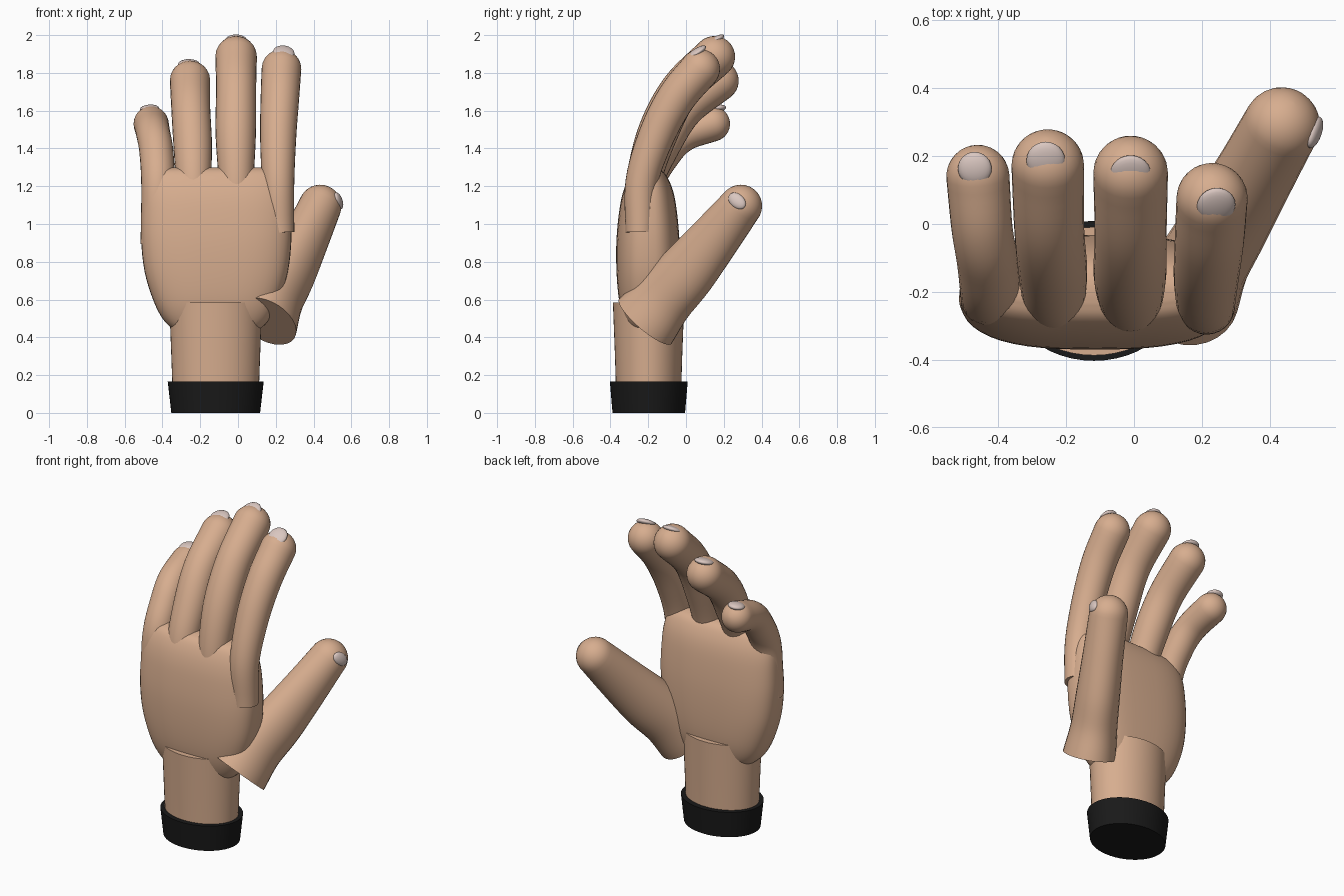
import bpy, bmesh, math
from mathutils import Vector

if "Cube" in bpy.data.objects:
    bpy.data.objects.remove(bpy.data.objects["Cube"])


def material(name, rgb):
    m = bpy.data.materials.new(name)
    m.diffuse_color = (*rgb, 1)
    m.use_nodes = True
    m.node_tree.nodes["Principled BSDF"].inputs["Base Color"].default_value = m.diffuse_color
    return m


SKIN = material("skin", (0.68, 0.42, 0.275))
NAIL = material("nail", (0.70, 0.57, 0.53))
BLACK = material("cuff black", (0.010, 0.010, 0.010))


def loft(name, rings, mat, angle=50):
    """Skin a list of equal-length point rings and cap both ends."""
    bm = bmesh.new()
    loops = [[bm.verts.new(p) for p in ring] for ring in rings]
    n = len(loops[0])
    for a, b in zip(loops, loops[1:]):
        for i in range(n):
            j = (i + 1) % n
            bm.faces.new((a[i], a[j], b[j], b[i]))
    bm.faces.new(loops[0][::-1])
    bm.faces.new(loops[-1])
    bmesh.ops.recalc_face_normals(bm, faces=bm.faces)
    return finish(name, bm, mat, angle)


def finish(name, bm, mat, angle):
    me = bpy.data.meshes.new(name)
    bm.to_mesh(me)
    bm.free()
    me.materials.append(mat)
    ob = bpy.data.objects.new(name, me)
    bpy.context.collection.objects.link(ob)
    bpy.ops.object.select_all(action='DESELECT')
    ob.select_set(True)
    bpy.context.view_layer.objects.active = ob
    bpy.ops.object.shade_smooth_by_angle(angle=math.radians(angle))
    return ob


def spline(keys, steps=6):
    """Catmull-Rom interpolation of tuples."""
    k = [Vector(p) for p in keys]
    k = [2 * k[0] - k[1]] + k + [2 * k[-1] - k[-2]]
    out = []
    for a, b, c, d in zip(k, k[1:], k[2:], k[3:]):
        for s in range(steps):
            t = s / steps
            out.append(0.5 * (2 * b + (c - a) * t + (2 * a - 5 * b + 4 * c - d) * t * t
                              + (3 * b - a - 3 * c + d) * t ** 3))
    out.append(k[-2])
    return out


def section(cx, cy, z, hx, hy, power=2.0, n=48):
    """Horizontal superellipse ring."""
    ring = []
    for i in range(n):
        a = 2 * math.pi * i / n
        c, s = math.cos(a), math.sin(a)
        ring.append((cx + hx * math.copysign(abs(c) ** (2 / power), c),
                     cy + hy * math.copysign(abs(s) ** (2 / power), s), z))
    return ring


def digit(name, keys, wide, n=28):
    """Tube along (x, y, z, wide radius, narrow radius) keys with a round tip."""
    pts = spline(keys)
    pos = [Vector(p[:3]) for p in pts]
    rings = []

    def ring(c, t, ru, rv):
        u = (wide - t * wide.dot(t)).normalized()
        v = t.cross(u)
        rings.append([c + u * ru * math.cos(2 * math.pi * i / n)
                      + v * rv * math.sin(2 * math.pi * i / n) for i in range(n)])

    for i, p in enumerate(pts):
        t = (pos[min(i + 1, len(pos) - 1)] - pos[max(i - 1, 0)]).normalized()
        ring(pos[i], t, p[3], p[4])
    r = pts[-1][3]
    for s in range(1, 9):
        a = math.radians(min(s * 11.25, 88))
        ring(pos[-1] + t * r * math.sin(a), t, r * math.cos(a), r * math.cos(a))
    loft(name, rings, SKIN)


def nail(name, centre, normal, along, half_w, half_l):
    """Thin rounded plate lying on a fingertip."""
    w = Vector(normal).normalized()
    v = Vector(along)
    v = (v - w * v.dot(w)).normalized()
    u = v.cross(w)
    bm = bmesh.new()
    bmesh.ops.create_uvsphere(bm, u_segments=24, v_segments=12, radius=1)
    for q in bm.verts:
        x, y, z = q.co
        q.co = Vector(centre) + u * x * half_w + v * y * half_l + w * z * 0.02
    finish(name, bm, NAIL, 60)


# Cuff and wrist
CX, CY = -0.118, -0.197
loft("cuff", [section(CX, CY, 0, 0.235, 0.192), section(CX, CY, 0.165, 0.254, 0.206)], BLACK)
loft("wrist", [section(CX, CY - 0.001, z, hx, hy) for z, hx, hy in
               ((0.1, 0.228, 0.172), (0.3, 0.235, 0.178), (0.585, 0.246, 0.189))], SKIN)

# Palm: rounded block, half width / back / front at each height
palm_keys = [(0.42, 0.17, -0.26, -0.13), (0.44, 0.225, -0.30, -0.09), (0.50, 0.285, -0.33, -0.06),
             (0.60, 0.335, -0.355, -0.04), (0.75, 0.38, -0.368, -0.032), (0.92, 0.398, -0.368, -0.035),
             (1.08, 0.395, -0.352, -0.05), (1.18, 0.385, -0.33, -0.07), (1.25, 0.365, -0.30, -0.10),
             (1.285, 0.33, -0.27, -0.13), (1.30, 0.27, -0.23, -0.17)]
loft("palm", [section(-0.115, (a + b) / 2, z, h, (b - a) / 2, 2.8)
              for z, h, a, b in spline(palm_keys, 4)], SKIN)

# Fingers: x, y, z, radius
fingers = {
    "index_finger": [(0.220, -0.242, 0.955, 0.078), (0.212, -0.235, 1.22, 0.086),
                     (0.213, -0.155, 1.47, 0.096), (0.222, -0.05, 1.67, 0.102),
                     (0.230, 0.075, 1.82, 0.105)],
    "middle_finger": [(-0.010, -0.235, 0.98, 0.080), (-0.010, -0.225, 1.22, 0.092),
                      (-0.012, -0.150, 1.48, 0.107), (-0.010, -0.030, 1.71, 0.106),
                      (-0.010, 0.150, 1.885, 0.110)],
    "ring_finger": [(-0.230, -0.235, 0.95, 0.080), (-0.235, -0.220, 1.20, 0.092),
                    (-0.240, -0.130, 1.42, 0.102), (-0.250, -0.010, 1.61, 0.103),
                    (-0.254, 0.172, 1.758, 0.107)],
    "little_finger": [(-0.438, -0.220, 0.89, 0.078), (-0.424, -0.205, 1.20, 0.088),
                      (-0.432, -0.110, 1.38, 0.090), (-0.448, -0.010, 1.475, 0.090),
                      (-0.460, 0.140, 1.530, 0.093)],
}
for name, keys in fingers.items():
    digit(name, [(*k, k[3]) for k in keys], Vector((1, 0, 0)))

# Thumb: flared oval base
digit("thumb", [(0.155, -0.215, 0.485, 0.188, 0.155), (0.205, -0.115, 0.61, 0.168, 0.135),
                (0.275, 0.005, 0.745, 0.160, 0.127), (0.355, 0.145, 0.915, 0.138, 0.118),
                (0.435, 0.290, 1.095, 0.113, 0.113)], Vector((-0.39, -0.65, 0.65)))

# Nails
nail("index_nail", (0.242, 0.055, 1.908), (0.1, -0.55, 0.83), (0, 0.83, 0.55), 0.057, 0.06)
nail("middle_nail", (-0.010, 0.148, 1.968), (0, -0.5, 0.87), (0, 0.87, 0.5), 0.060, 0.062)
nail("ring_nail", (-0.260, 0.187, 1.847), (0, -0.3, 0.95), (0, 0.95, 0.3), 0.057, 0.058)
nail("little_nail", (-0.469, 0.163, 1.611), (-0.08, -0.15, 1), (0, 1, 0.15), 0.050, 0.050)
nail("thumb_nail", (0.532, 0.270, 1.122), (0.93, -0.22, 0.2), (0, 0.75, -0.65), 0.037, 0.055)
